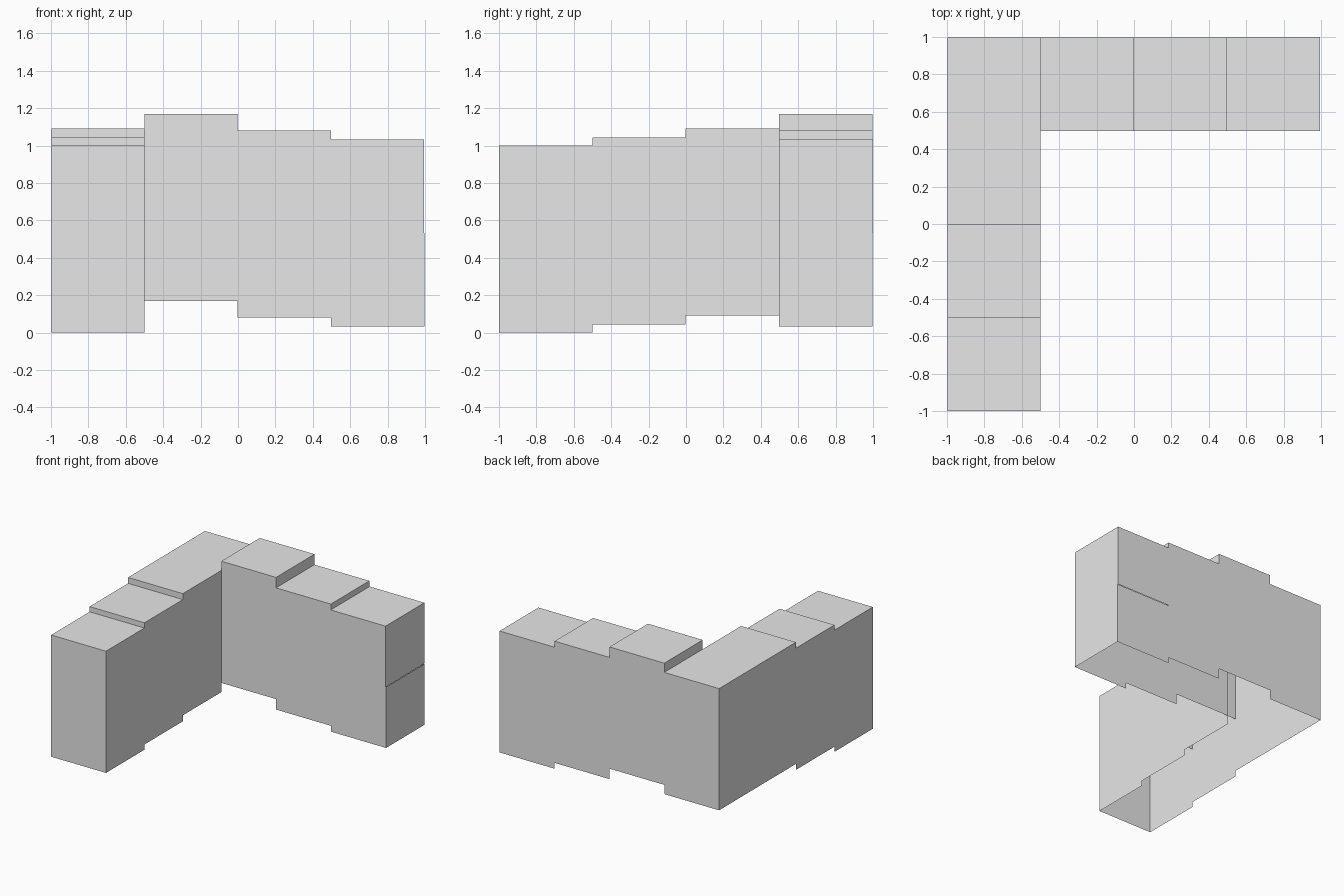
import bpy
import bmesh

cube = bpy.data.objects.get("Cube")
if cube:
    bpy.data.objects.remove(cube, do_unlink=True)

GREY = (0.8, 0.8, 0.8, 1.0)
grey = bpy.data.materials.new("plain_grey")
grey.use_nodes = True
grey.diffuse_color = GREY
grey.node_tree.nodes["Principled BSDF"].inputs["Base Color"].default_value = GREY


def open_box(name, x0, x1, y0, y1, z0, z1, keep):
    """Hollow box of thin faces; keep lists the sides it has."""
    bm = bmesh.new()
    bmesh.ops.create_cube(bm, size=1)
    for v in bm.verts:
        v.co.x = x1 if v.co.x > 0 else x0
        v.co.y = y1 if v.co.y > 0 else y0
        v.co.z = z1 if v.co.z > 0 else z0
    bm.normal_update()
    unwanted = []
    for f in bm.faces:
        axis = max(range(3), key=lambda i: abs(f.normal[i]))
        side = ("+" if f.normal[axis] > 0 else "-") + "xyz"[axis]
        if side not in keep:
            unwanted.append(f)
    bmesh.ops.delete(bm, geom=unwanted, context="FACES")
    mesh = bpy.data.meshes.new(name)
    bm.to_mesh(mesh)
    bm.free()
    mesh.materials.append(grey)
    obj = bpy.data.objects.new(name, mesh)
    bpy.context.collection.objects.link(obj)


UPPER = ("-x", "+x", "-y", "+y", "+z")
PX, PY, HALF = 0.498, 0.499, 0.5
X0, Y0 = -0.998, -1.0


def wall_section(name, col, row, base, lower_sides):
    """One section: an open lower half and a capped upper half."""
    x, y = X0 + col * PX, Y0 + row * PY
    last = col == 3
    # the far end section has its halves very slightly misaligned
    dx, dy = (0.004, 0.004) if last else (0, 0)
    open_box(name + "_lower", x, x + PX + dx, y, y + PY,
             base, base + HALF, lower_sides)
    open_box(name + "_upper", x, x + PX, y - (0.001 if last else 0), y + PY + dy,
             base + HALF, base + 2 * HALF, UPPER)


# Side wing, stepping up from front to back
wall_section("side_wing_front", 0, 0, 0.0, ("-x", "+x", "-y"))
wall_section("side_wing_middle", 0, 1, 0.043, ("-x", "+x"))
wall_section("side_wing_back", 0, 2, 0.092, ("-x", "+x"))

# Corner section
wall_section("corner", 0, 3, 0.092, ("-x", "+y"))

# Rear wing, stepping down towards its free end
wall_section("rear_wing_inner", 1, 3, 0.168, ("-y", "+y"))
wall_section("rear_wing_middle", 2, 3, 0.082, ("-y", "+y"))
wall_section("rear_wing_end", 3, 3, 0.034, ("+x", "-y", "+y"))
